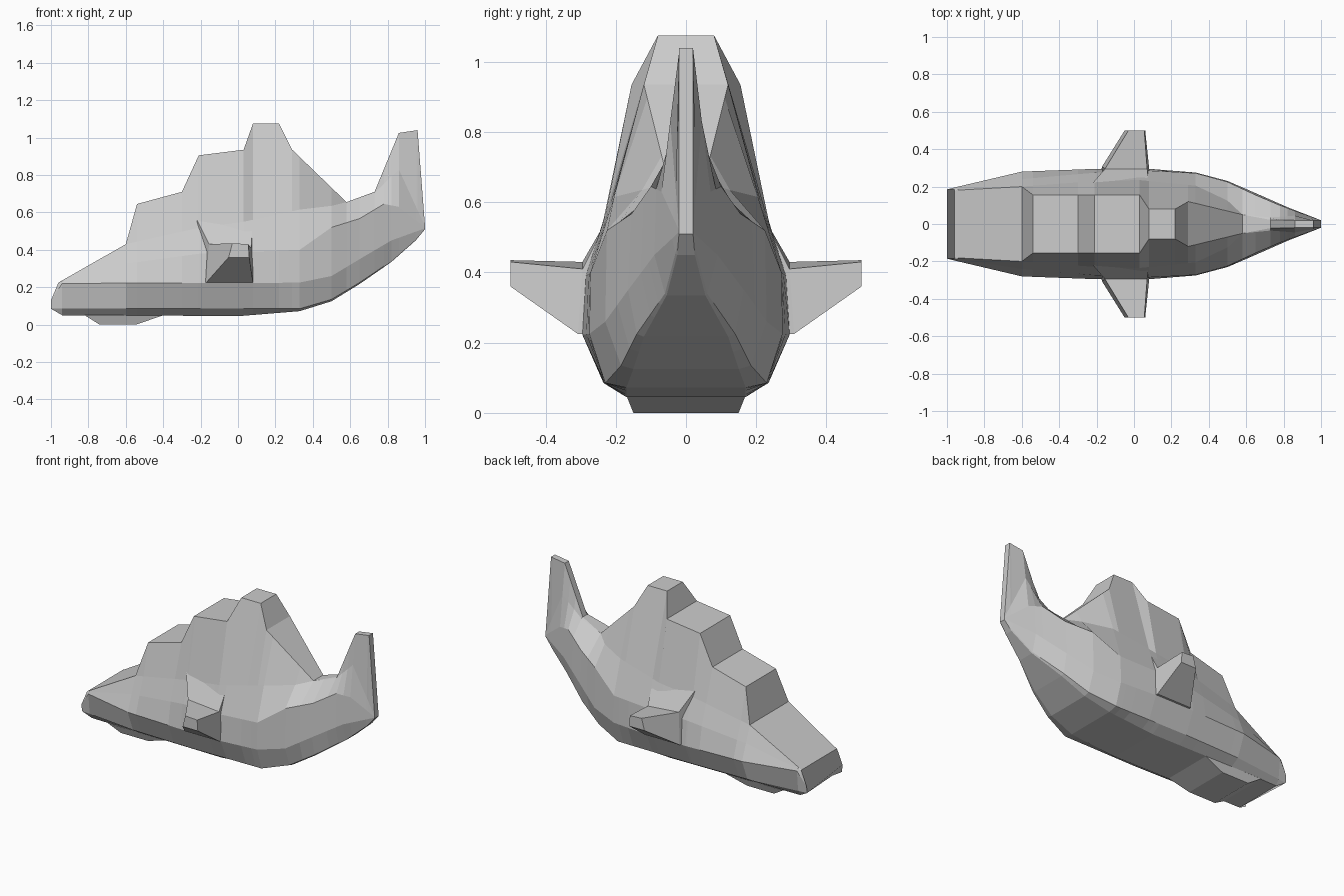
import bpy, bmesh


def finish(name, bm):
    bmesh.ops.remove_doubles(bm, verts=bm.verts[:], dist=0.0005)
    bmesh.ops.dissolve_degenerate(bm, edges=bm.edges[:], dist=0.0005)
    bmesh.ops.recalc_face_normals(bm, faces=bm.faces[:])
    mesh = bpy.data.meshes.new(name)
    bm.to_mesh(mesh)
    bm.free()
    ob = bpy.data.objects.new(name, mesh)
    bpy.context.collection.objects.link(ob)
    return ob


def loft(name, rings):
    bm = bmesh.new()
    rows = [[bm.verts.new(p) for p in r] for r in rings]
    n = len(rows[0])
    for a, b in zip(rows, rows[1:]):
        for i in range(n):
            j = (i + 1) % n
            bm.faces.new((a[i], a[j], b[j], b[i]))
    bm.faces.new(rows[0])
    bm.faces.new(rows[-1][::-1])
    return finish(name, bm)


def sample(rail, x):
    """Point (x, half width, z) on a rail, clamped at its ends."""
    if x <= rail[0][0]:
        return rail[0]
    for a, b in zip(rail, rail[1:]):
        if x <= b[0]:
            t = (x - a[0]) / (b[0] - a[0])
            return tuple(p + (q - p) * t for p, q in zip(a, b))
    return rail[-1]


# Hull and stepped upper body: rails running nose to stern, (x, half width, z)
bottom = [(-.94, .165, .05), (-.6, .17, .05), (0, .17, .045), (.33, .17, .072),
          (.5, .15, .125), (.65, .12, .217), (.82, .055, .335), (.95, .025, .45), (1, .02, .51)]
low = [(-1, .18, .085), (-.6, .225, .085), (-.2, .235, .085), (.33, .23, .085),
       (.5, .185, .135), (.65, .14, .225), (.82, .06, .34), (.95, .03, .455), (1, .02, .515)]
upper = [(-1, .185, .13), (-.94, .2, .22), (-.6, .28, .222), (-.2, .295, .222), (.08, .295, .222),
         (.33, .275, .225), (.5, .23, .26), (.65, .165, .35), (.82, .09, .45), (1, .02, .515)]
shoulder = [(-.96, .185, .225), (-.6, .24, .325), (-.2, .275, .38), (.08, .285, .39),
            (.33, .272, .4), (.5, .225, .52), (.65, .155, .567), (.78, .1, .645),
            (.86, .07, .63), (1, .02, .52)]
side = [(-.96, .18, .225), (-.6, .2, .43), (-.2, .23, .52), (.03, .235, .55), (.33, .205, .615),
        (.5, .125, .635), (.58, .05, .655), (.73, .035, .705), (.86, .045, .83), (1, .02, .525)]
top = [(-.96, .18, .225), (-.6, .2, .43), (-.54, .155, .645), (-.3, .155, .71), (-.21, .155, .905),
       (.03, .155, .935), (.08, .08, 1.075), (.22, .08, 1.075), (.29, .12, .935),
       (.58, .05, .655), (.73, .022, .71), (.86, .02, 1.025), (.96, .02, 1.04)]
rails = [bottom, low, upper, shoulder, side, top]
stations = sorted({p[0] for r in rails for p in r})
rings = []
for x in stations:
    half = [sample(r, x) for r in rails]
    rings.append(half + [(px, -w, z) for px, w, z in reversed(half)])
loft("hull", rings)

# Keel block under the nose
loft("keel_block", [[(x, y, z) for x, y in ((a, -w), (b, -w), (b, w), (a, w))]
                    for a, b, w, z in ((-.74, -.545, .15, 0), (-.82, -.4, .17, .05), (-.8, -.42, .15, .08))])

# Side wings: root inside the hull, hull surface, tip
for s, label in ((1, "left"), (-1, "right")):
    sections = [
        (.2, .22, [(-.2, .23), (-.22, .56), (.08, .56), (.08, .225)]),
        (.308, .295, [(-.17, .225), (-.155, .43), (.07, .41), (.08, .225)]),
        (.5, .5, [(-.05, .36), (-.03, .435), (.055, .43), (.06, .36)]),
    ]
    rings = []
    for yb, yt, pts in sections:
        rings.append([(x, s * (yt if i in (1, 2) else yb), z) for i, (x, z) in enumerate(pts)])
    loft(label + "_wing", rings)
